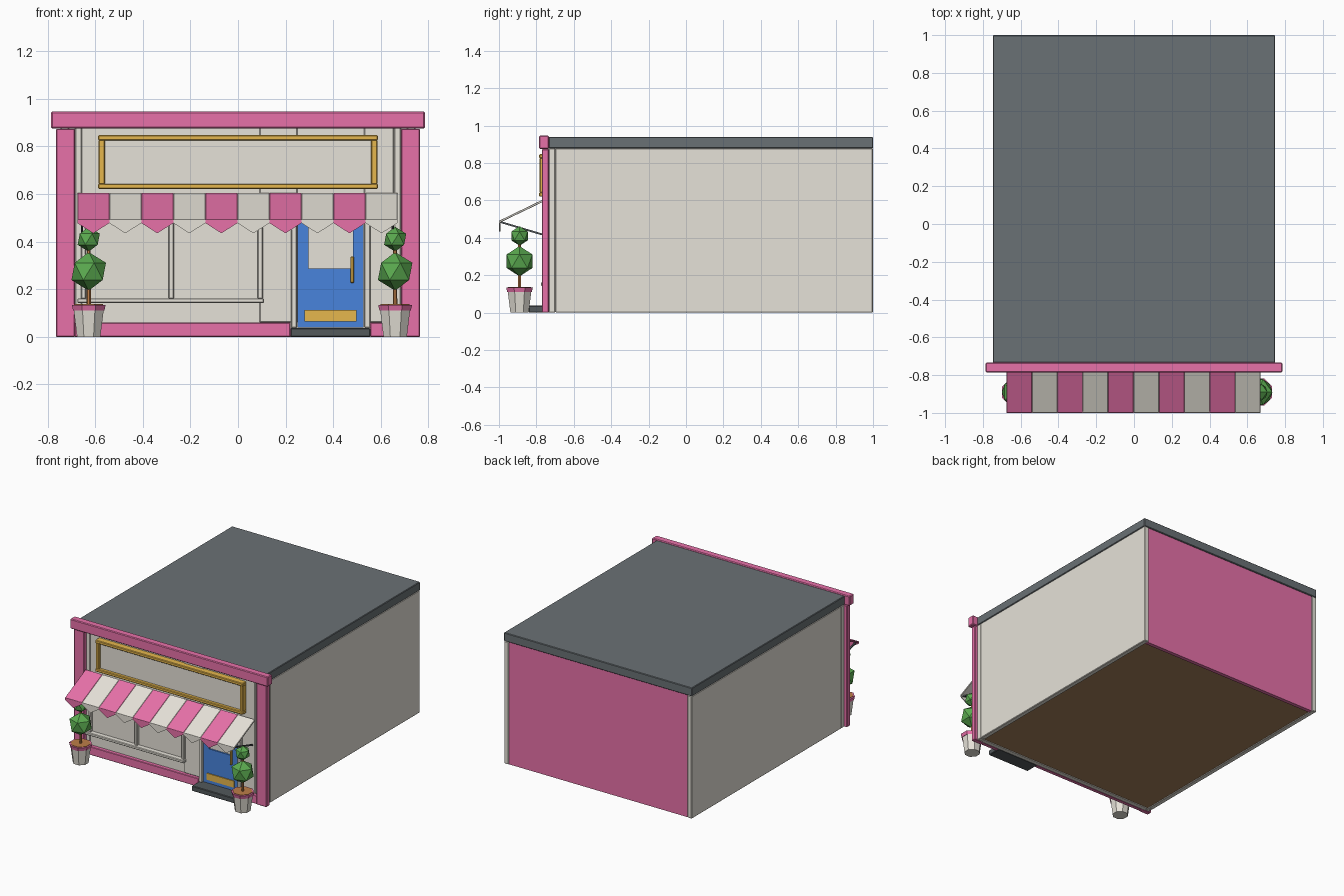
import bpy
import bmesh
from mathutils import Vector

cube = bpy.data.objects.get("Cube")
if cube:
    bpy.data.objects.remove(cube, do_unlink=True)


def material(name, *rgb):
    linear = [((c / 255 + 0.055) / 1.055) ** 2.4 for c in rgb] + [1]
    m = bpy.data.materials.new(name)
    m.use_nodes = True
    m.diffuse_color = linear
    m.node_tree.nodes["Principled BSDF"].inputs["Base Color"].default_value = linear
    return m


PINK = material("pink paint", 231, 113, 169)
CREAM = material("warm grey plaster", 230, 226, 216)
SLATE = material("slate roof", 106, 113, 117)
STEP = material("dark stone", 82, 88, 91)
BLUE = material("blue door paint", 72, 132, 220)
GOLD = material("gold", 230, 183, 77)
GREEN = material("leaf green", 91, 171, 80)
SOIL = material("soil and bark", 190, 126, 72)
FLOOR = material("floor brown", 165, 127, 90)


def finish(name, bm, mat, bevel=0):
    bmesh.ops.recalc_face_normals(bm, faces=bm.faces)
    mesh = bpy.data.meshes.new(name)
    bm.to_mesh(mesh)
    bm.free()
    mesh.materials.append(mat)
    ob = bpy.data.objects.new(name, mesh)
    bpy.context.collection.objects.link(ob)
    if bevel:
        mod = ob.modifiers.new("soft edges", 'BEVEL')
        mod.width = bevel
        mod.segments = 1
    return ob


def extrude(name, points, shift, mat, bevel=0):
    """Flat outline pushed along a vector."""
    bm = bmesh.new()
    face = bm.faces.new([bm.verts.new(p) for p in points])
    out = bmesh.ops.extrude_face_region(bm, geom=[face], use_keep_orig=True)
    verts = [g for g in out["geom"] if isinstance(g, bmesh.types.BMVert)]
    bmesh.ops.translate(bm, verts=verts, vec=shift)
    return finish(name, bm, mat, bevel)


def box(name, x, y, z, mat, bevel=0):
    (a, b), (c, d), (e, f) = x, y, z
    outline = [(a, c, e), (b, c, e), (b, d, e), (a, d, e)]
    return extrude(name, outline, (0, 0, f - e), mat, bevel)


def cone(name, x, y, z0, z1, r0, r1, mat, sides=8):
    bm = bmesh.new()
    bmesh.ops.create_cone(bm, cap_ends=True, segments=sides, radius1=r0, radius2=r1, depth=z1 - z0)
    turn = Vector((1, 0, 0)).rotation_difference(Vector((1, 0.414, 0))).to_matrix()
    bmesh.ops.rotate(bm, verts=bm.verts, matrix=turn)
    bmesh.ops.translate(bm, verts=bm.verts, vec=(x, y, (z0 + z1) / 2))
    return finish(name, bm, mat)


def ball(name, x, y, z, r, mat):
    bm = bmesh.new()
    bmesh.ops.create_icosphere(bm, subdivisions=1, radius=r)
    bmesh.ops.translate(bm, verts=bm.verts, vec=(x, y, z))
    return finish(name, bm, mat)


WALL = -0.735   # front wall plane
TOP = 0.879     # wall height

# Shell: mirrored sides, front posts and pillars
for s, side in ((1, "left"), (-1, "right")):
    def span(a, b):
        return tuple(sorted((s * a, s * b)))
    box(side + "_wall", span(0.71, 0.745), (-0.698, 0.999), (0, TOP), CREAM, 0.004)
    box(side + "_front_post", span(0.71, 0.745), (WALL, -0.698), (0, TOP), CREAM, 0.004)
    box(side + "_pillar", span(0.685, 0.765), (-0.77, -0.733), (0, 0.874), PINK, 0.004)
    box(side + "_wall_strip", span(0.655, 0.685), (-0.745, WALL), (0.06, TOP), CREAM, 0.004)

box("back_wall", (-0.71, 0.71), (0.965, 0.992), (0, TOP), PINK)
box("front_wall", (-0.71, 0.71), (WALL, -0.705), (0, TOP), CREAM)
box("wall_panel", (0.09, 0.25), (-0.745, WALL), (0.06, TOP), CREAM, 0.004)
box("wall_panel_by_door", (0.53, 0.655), (-0.745, WALL), (0.06, TOP), CREAM, 0.004)
box("floor", (-0.71, 0.71), (-0.705, 0.965), (0.005, 0.03), FLOOR)
box("roof", (-0.747, 0.747), (WALL, 1), (TOP, 0.94), SLATE, 0.004)

# Pink trim
box("cornice", (-0.785, 0.785), (-0.785, -0.733), (0.876, 0.946), PINK, 0.005)
box("base_trim_wide", (-0.685, 0.22), (-0.765, WALL), (0, 0.06), PINK, 0.003)
box("base_trim_narrow", (0.555, 0.685), (-0.765, WALL), (0, 0.06), PINK, 0.003)

# Sign board with gold frame
box("sign_board", (-0.57, 0.57), (-0.762, WALL), (0.635, 0.83), CREAM)
for z, name in ((0.621, "sign_frame_bottom"), (0.825, "sign_frame_top")):
    box(name, (-0.587, 0.587), (-0.785, WALL), (z, z + 0.022), GOLD, 0.004)
for x, name in ((-0.585, "sign_frame_right"), (0.559, "sign_frame_left")):
    box(name, (x, x + 0.026), (-0.782, WALL), (0.64, 0.828), GOLD, 0.004)

# Shop window frame
box("window_sill", (-0.675, 0.11), (-0.776, WALL), (0.142, 0.162), CREAM, 0.004)
box("window_head", (-0.675, 0.11), (-0.76, WALL), (0.56, 0.58), CREAM, 0.004)
for x in (-0.66, -0.291, 0.082):
    box("window_post", (x, x + 0.022), (-0.76, WALL), (0.16, 0.562), CREAM, 0.004)

# Door: stiles, rails, pane, frame and fittings
for x in (0.25, 0.482):
    box("door_stile", (x, x + 0.046), (-0.75, WALL), (0.04, 0.57), BLUE)
box("door_lower_panel", (0.296, 0.482), (-0.75, WALL), (0.04, 0.287), BLUE)
box("door_top_rail", (0.296, 0.482), (-0.75, WALL), (0.525, 0.57), BLUE)
box("door_pane", (0.296, 0.482), (-0.74, WALL), (0.287, 0.525), CREAM)
box("door_kick_plate", (0.28, 0.497), (-0.757, -0.75), (0.065, 0.112), GOLD)
box("door_handle", (0.472, 0.487), (-0.769, -0.757), (0.227, 0.337), GOLD, 0.003)
for z in (0.245, 0.307):
    box("handle_mount", (0.475, 0.483), (-0.76, -0.75), (z, z + 0.012), GOLD)
for x in (0.222, 0.53):
    box("door_frame_post", (x, x + 0.026), (-0.765, WALL), (0.037, 0.595), CREAM, 0.004)
box("door_frame_head", (0.222, 0.556), (-0.765, WALL), (0.57, 0.595), CREAM, 0.004)
box("door_step", (0.22, 0.556), (-0.84, WALL), (0, 0.037), STEP, 0.004)

# Striped awning with pointed valance
STRIPES = 10
width = 1.345 / STRIPES
for i in range(STRIPES):
    x = -0.675 + i * width
    mat = CREAM if i % 2 else PINK
    slope = [(x, -0.765, 0.605), (x, -0.998, 0.492), (x, -0.998, 0.48), (x, -0.765, 0.592)]
    extrude("awning_stripe", slope, (width, 0, 0), mat, 0.002)
    edge = [(x, -1, 0.492), (x + width, -1, 0.492), (x + width, -1, 0.478),
            (x + width / 2, -1, 0.435), (x, -1, 0.478)]
    extrude("awning_point", edge, (0, 0.007, 0), mat)

# Awning struts
for x in (-0.66, 0.645):
    bar = [(x, -0.765, 0.412), (x, -0.765, 0.422), (x, -0.993, 0.49), (x, -0.993, 0.48)]
    extrude("awning_strut", bar, (0.01, 0, 0), STEP)

# Potted topiaries
for x, side in ((-0.627, "right"), (0.66, "left")):
    y = -0.89
    cone(side + "_pot", x, y, 0, 0.112, 0.053, 0.068, CREAM)
    cone(side + "_pot_rim", x, y, 0.11, 0.134, 0.071, 0.077, PINK)
    cone(side + "_soil", x, y, 0.13, 0.137, 0.066, 0.066, SOIL)
    cone(side + "_trunk", x, y, 0.13, 0.38, 0.009, 0.008, SOIL, 6)
    ball(side + "_large_bush", x, y, 0.275, 0.081, GREEN)
    ball(side + "_small_bush", x, y, 0.41, 0.052, GREEN)
